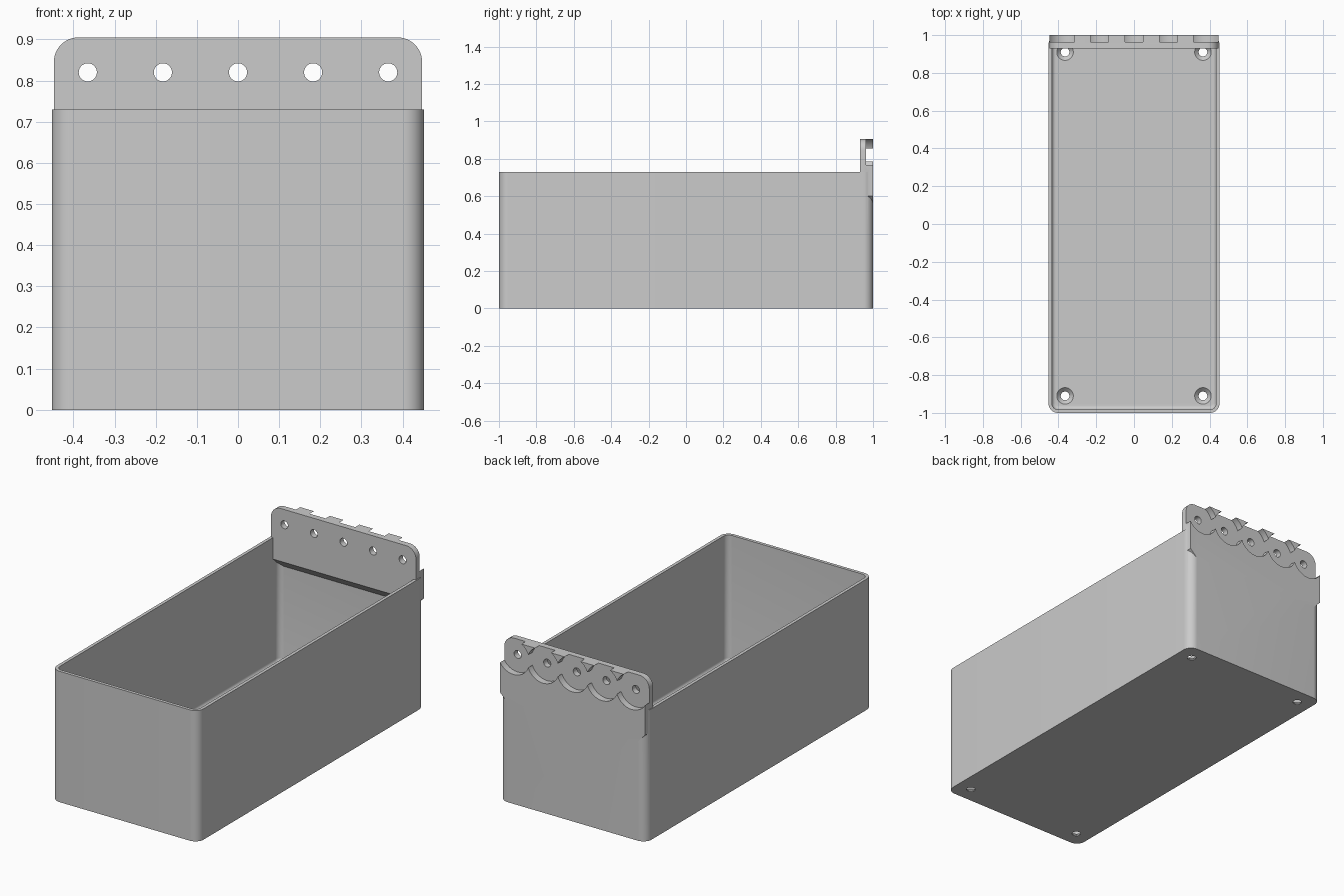
import bpy, bmesh, math
from mathutils import Vector

if "Cube" in bpy.data.objects:
    bpy.data.objects.remove(bpy.data.objects["Cube"])

W, L, H = 0.4525, 1.0, 0.73       # half width, half length, wall height
R, WALL, FLOOR = 0.05, 0.018, 0.025
HOLE_X = [i * 0.1825 for i in range(-2, 3)]
HOLE_Z = 0.82

grey = bpy.data.materials.new("plain_grey")
grey.use_nodes = True
colour = (0.6, 0.6, 0.6, 1)
grey.diffuse_color = colour
grey.node_tree.nodes["Principled BSDF"].inputs["Base Color"].default_value = colour


def loft(name, rings):
    """Closed solid through a stack of equal-length rings."""
    bm = bmesh.new()
    loops = [[bm.verts.new(p) for p in ring] for ring in rings]
    for a, b in zip(loops, loops[1:]):
        for i in range(len(a)):
            j = (i + 1) % len(a)
            bm.faces.new((a[i], a[j], b[j], b[i]))
    bm.faces.new(loops[0][::-1])
    bm.faces.new(loops[-1])
    bmesh.ops.recalc_face_normals(bm, faces=bm.faces)
    mesh = bpy.data.meshes.new(name)
    bm.to_mesh(mesh)
    bm.free()
    mesh.materials.append(grey)
    ob = bpy.data.objects.new(name, mesh)
    bpy.context.collection.objects.link(ob)
    return ob


def arc(cx, cy, r, start, end, n=12):
    return [(cx + r * math.cos(t), cy + r * math.sin(t))
            for t in (math.radians(start + (end - start) * i / n) for i in range(n + 1))]


def rounded_ring(inset, z):
    r, x, y = R - inset, W - R, L - R
    pts = (arc(x, y, r, 0, 90) + arc(-x, y, r, 90, 180)
           + arc(-x, -y, r, 180, 270) + arc(x, -y, r, 270, 360))
    return [(px, py, z) for px, py in pts]


def circle(centre, r, axis, n=48):
    cx, cy, cz = centre
    pts = arc(0, 0, r, 0, 360 - 360 / n, n - 1)
    if axis == "Z":
        return [(cx + a, cy + b, cz) for a, b in pts]
    return [(cx + a, cy, cz + b) for a, b in pts]


def boolean(target, tool, operation):
    mod = target.modifiers.new(operation, "BOOLEAN")
    mod.operation, mod.solver, mod.object = operation, "EXACT", tool
    bpy.ops.object.select_all(action="DESELECT")
    bpy.context.view_layer.objects.active = target
    target.select_set(True)
    bpy.ops.object.modifier_apply(modifier=mod.name)
    bpy.data.objects.remove(tool)


# Open bin with a filleted inner floor edge
bin_body = loft("storage_bin", [rounded_ring(0, 0), rounded_ring(0, H)])
f = 0.02
fillet = [rounded_ring(WALL + f * (1 - math.cos(t)), FLOOR + f * (1 - math.sin(t)))
          for t in (math.radians(90 - 15 * i) for i in range(7))]
boolean(bin_body, loft("cavity_cutter", fillet + [rounded_ring(WALL, H + 0.1)]), "DIFFERENCE")

# Hanging plate: rounded top corners, chamfered lower corners
PX, TOP, BOTTOM, FRONT, RC, CH = 0.4475, 0.905, 0.555, 0.93, 0.06, 0.045
half = [(PX - CH, BOTTOM), (PX, BOTTOM + CH)] + arc(PX - RC, TOP - RC, RC, 0, 90)
outline = half + [(-x, z) for x, z in reversed(half)]
plate = loft("hanging_plate", [[(x, y, z) for x, z in outline] for y in (FRONT, L)])

# Sloped underside of the plate inside the bin
slope = [(0.9, BOTTOM + 0.085), (0.985, BOTTOM), (0.985, 0.5), (0.9, 0.5)]
boolean(plate, loft("slope_cutter", [[(x, y, z) for y, z in slope] for x in (-W, W)]), "DIFFERENCE")
boolean(bin_body, plate, "UNION")

# Round washer recesses on the back, and through holes
for x in HOLE_X:
    for r, y0 in ((0.098, 0.963), (0.022, 0.85)):
        cutter = loft("peg_cutter", [circle((x, y, HOLE_Z), r, "Y") for y in (y0, 1.1)])
        boolean(bin_body, cutter, "DIFFERENCE")

# Countersunk floor holes
for x in (-0.365, 0.365):
    for y in (-0.91, 0.91):
        levels = [(-0.02, 0.023), (0.004, 0.023), (FLOOR, 0.044), (FLOOR + 0.01, 0.044)]
        cutter = loft("screw_cutter", [circle((x, y, z), r, "Z", 32) for z, r in levels])
        boolean(bin_body, cutter, "DIFFERENCE")

bpy.ops.object.shade_smooth_by_angle(angle=math.radians(30))
